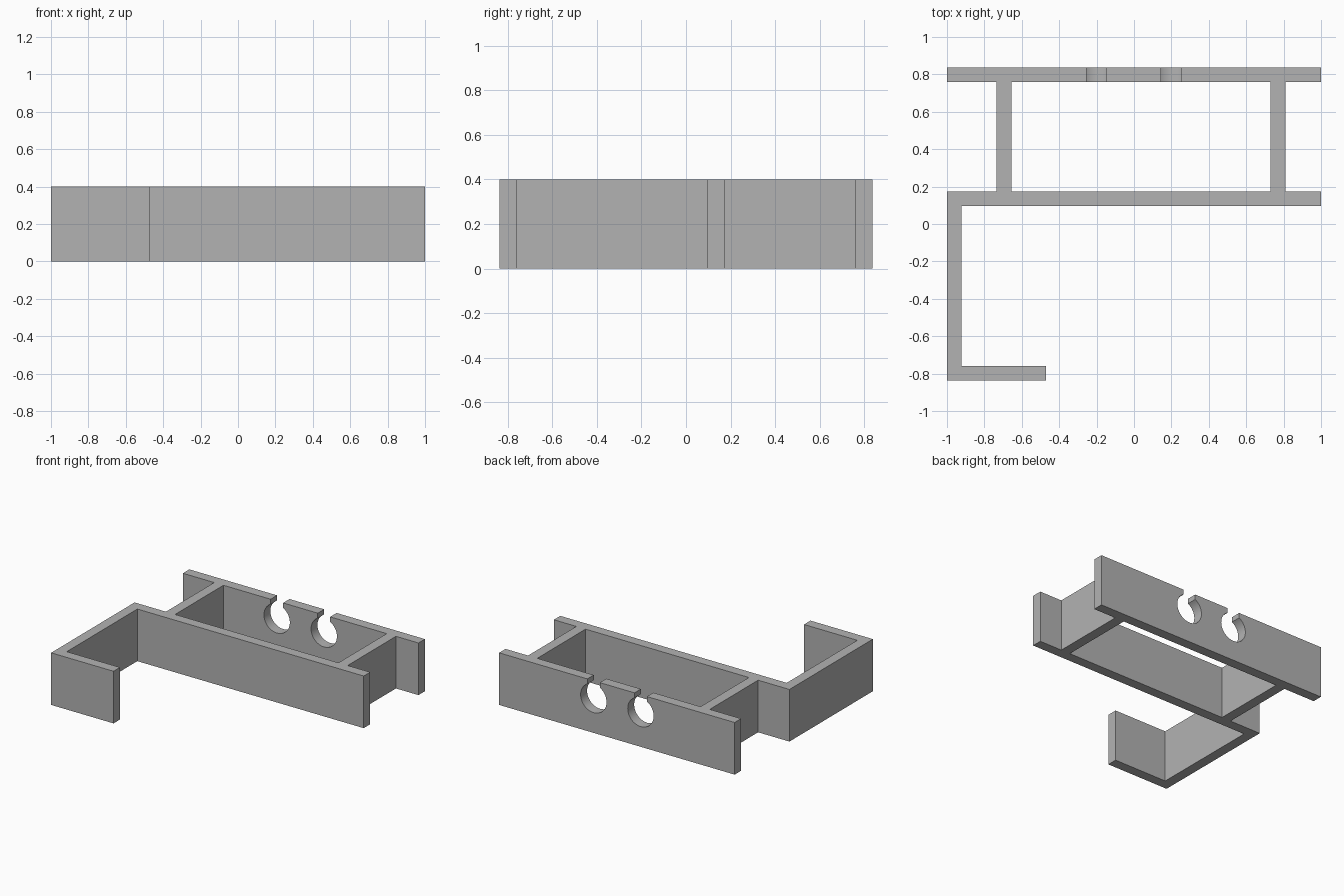
import bpy, bmesh, math
from mathutils import Vector

cube = bpy.data.objects.get("Cube")
if cube:
    bpy.data.objects.remove(cube, do_unlink=True)

HEIGHT, WALL = 0.4, 0.078
BACK, MID, FRONT = 0.76, 0.096, -0.838   # front face of each wall

grey = bpy.data.materials.new("plain grey")
grey.use_nodes = True
grey.diffuse_color = (0.45, 0.45, 0.45, 1)
grey.node_tree.nodes["Principled BSDF"].inputs["Base Color"].default_value = grey.diffuse_color


def extrude_profile(name, points, direction):
    """Make a solid by extruding a closed outline."""
    bm = bmesh.new()
    face = bm.faces.new([bm.verts.new(p) for p in points])
    result = bmesh.ops.extrude_face_region(bm, geom=[face], use_keep_orig=True)
    moved = [v for v in result["geom"] if isinstance(v, bmesh.types.BMVert)]
    bmesh.ops.translate(bm, verts=moved, vec=Vector(direction))
    bmesh.ops.recalc_face_normals(bm, faces=bm.faces)
    mesh = bpy.data.meshes.new(name)
    bm.to_mesh(mesh)
    bm.free()
    mesh.materials.append(grey)
    obj = bpy.data.objects.new(name, mesh)
    bpy.context.collection.objects.link(obj)
    return obj


def plan(name, outline):
    return extrude_profile(name, [(x, y, 0) for x, y in outline], (0, 0, HEIGHT))


# Middle wall with side arm and front hook, in one outline
plan("middle_wall_and_hook", [
    (1, MID + WALL), (-1, MID + WALL), (-1, FRONT), (-0.47, FRONT),
    (-0.47, FRONT + WALL), (-1 + WALL, FRONT + WALL), (-1 + WALL, MID), (1, MID)])

# Struts joining the middle wall to the back plate
for name, x in (("right_strut", -0.734), ("left_strut", 0.731)):
    plan(name, [(x, MID + WALL), (x + WALL, MID + WALL), (x + WALL, BACK), (x, BACK)])

# Back plate with two round holes open to the top edge
RADIUS, SLOT, HOLE_Z, STEPS = 0.11, 0.053, 0.265, 40
outline = [(-1, 0), (-1, HEIGHT)]
gap = math.asin(SLOT / RADIUS)
for cx in (-0.202, 0.198):
    outline.append((cx - SLOT, HEIGHT))
    for i in range(STEPS + 1):
        a = gap + (2 * math.pi - 2 * gap) * i / STEPS
        outline.append((cx - RADIUS * math.sin(a), HOLE_Z + RADIUS * math.cos(a)))
    outline.append((cx + SLOT, HEIGHT))
outline += [(1, HEIGHT), (1, 0)]
plate = extrude_profile("back_plate", [(x, BACK, z) for x, z in outline], (0, WALL, 0))

# Smooth hole walls with crisp rims
bpy.ops.object.select_all(action="DESELECT")
plate.select_set(True)
bpy.context.view_layer.objects.active = plate
bpy.ops.object.shade_smooth_by_angle(angle=math.radians(30))
